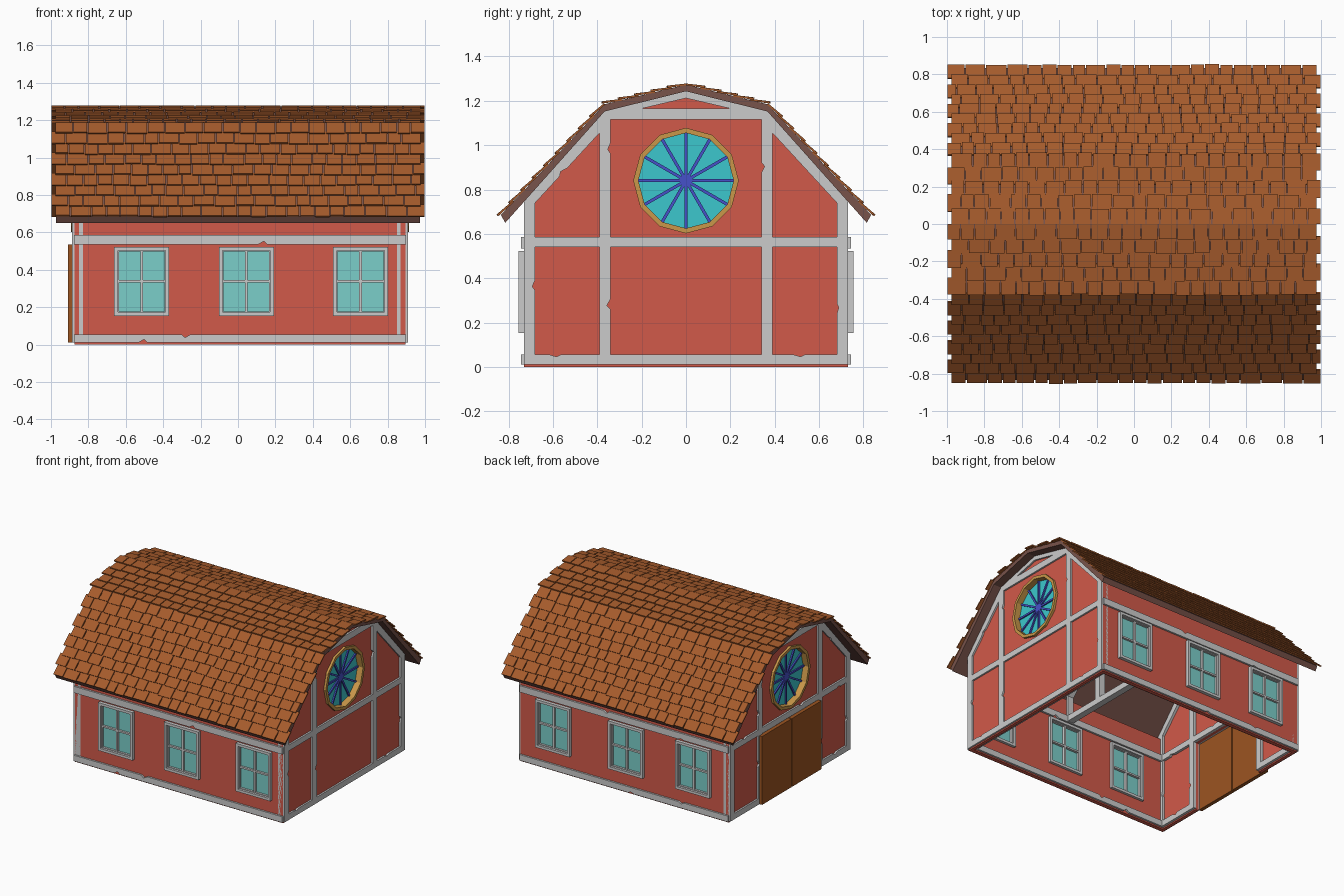
import bpy, bmesh, math, random
from mathutils import Matrix, Vector

if "Cube" in bpy.data.objects:
    bpy.data.objects.remove(bpy.data.objects["Cube"])

random.seed(4)


def mat(name, r, g, b):
    m = bpy.data.materials.new(name)
    m.diffuse_color = (*[(c / 255) ** 2.2 for c in (r, g, b)], 1)
    m.use_nodes = True
    m.node_tree.nodes["Principled BSDF"].inputs["Base Color"].default_value = m.diffuse_color
    return m


RED = mat("red_paint", 208, 90, 75)
SLAB = mat("roof_board", 120, 84, 76)
SHINGLE = mat("shingle", 165, 92, 48)
DOOR = mat("door_wood", 155, 85, 38)
PANE = mat("pane", 122, 205, 200)
CYAN = mat("round_glass", 62, 198, 204)
BLUE = mat("spoke_blue", 72, 82, 200)
GOLD = mat("ring_wood", 200, 150, 75)


def finish(name, bm, m=None):
    bmesh.ops.remove_doubles(bm, verts=bm.verts, dist=1e-5)
    bmesh.ops.recalc_face_normals(bm, faces=bm.faces)
    me = bpy.data.meshes.new(name)
    bm.to_mesh(me)
    bm.free()
    ob = bpy.data.objects.new(name, me)
    bpy.context.collection.objects.link(ob)
    if m:
        me.materials.append(m)
    return ob


# Flat plate with holes, spanning a..b along axis ('x': loops are y,z; 'y': loops are x,z)
def plate(name, loops, axis, a, b, m=None):
    cu = bpy.data.curves.new(name, 'CURVE')
    cu.dimensions, cu.fill_mode, cu.extrude = '2D', 'BOTH', abs(b - a) / 2
    for loop in loops:
        s = cu.splines.new('POLY')
        s.points.add(len(loop) - 1)
        for p, (u, v) in zip(s.points, loop):
            p.co = (u, v, 0, 1)
        s.use_cyclic_u = True
    tmp = bpy.data.objects.new("tmp", cu)
    bpy.context.collection.objects.link(tmp)
    me = bpy.data.meshes.new_from_object(tmp.evaluated_get(bpy.context.evaluated_depsgraph_get()))
    bpy.data.objects.remove(tmp)
    bm = bmesh.new()
    bm.from_mesh(me)
    bpy.data.meshes.remove(me)
    for f in bm.faces:
        f.smooth = False
    c = (a + b) / 2
    for v in bm.verts:
        x, y, z = v.co
        v.co = (c + z, x, y) if axis == 'x' else (x, c - z, y)
    return finish(name, bm, m)


def rect(u0, u1, v0, v1):
    return [(u0, v0), (u1, v0), (u1, v1), (u0, v1)]


def ngon(r, n=12, c=(0, .84)):
    return [(c[0] + r * math.cos(2 * math.pi * i / n), c[1] + r * math.sin(2 * math.pi * i / n)) for i in range(n)]


# Worn timber: add a small triangular chip to some edges of a counter-clockwise loop
def chipped(loop, inward, odds=.5):
    out = []
    for i, p in enumerate(loop):
        p, q = Vector(p), Vector(loop[(i + 1) % len(loop)])
        out.append(tuple(p))
        d = q - p
        if d.length > .25 and random.random() < odds:
            n = Vector((d.y, -d.x)).normalized() * random.uniform(.008, .018) * (-1 if inward else 1)
            t, w = random.uniform(.2, .8), .03 / d.length
            out += [tuple(p + d * (t - w)), tuple(p + d * t + n), tuple(p + d * (t + w * .6))]
    return out


def mirrored(loop):
    return [(-u, v) for u, v in reversed(loop)]


# Gable ends: wall, timber frame and round window
OUTLINE = [(-.73, 0), (.73, 0), (.73, .765), (.37, 1.16), (0, 1.25), (-.37, 1.16), (-.73, .765)]
SIDE_LOW = rect(.39, .68, .055, .54)
SIDE_HIGH = [(.39, .585), (.68, .585), (.68, .74), (.39, 1.055)]
MID_LOW = rect(-.34, .34, .055, .54)
MID_HIGH = rect(-.34, .34, .585, 1.115)
PEAK = [(-.2, 1.165), (.2, 1.165), (0, 1.212)]
DOORWAY = rect(-.34, .34, -.01, .54)


def span(s, a, b):
    return sorted((.01 + s * a, .01 + s * b))


for side, s in (("right", 1), ("left", -1)):
    wall = list(OUTLINE)
    frame = [(u, max(v, .01)) for u, v in OUTLINE]
    bays = [SIDE_LOW, mirrored(SIDE_LOW), SIDE_HIGH, mirrored(SIDE_HIGH), MID_HIGH]
    if s == 1:
        bays.append(MID_LOW)
    else:  # door opening notched out of wall and frame
        wall[1:1] = [(-.34, 0), (-.34, .54), (.34, .54), (.34, 0)]
        frame[1:1] = [(-.34, .01), (-.34, .54), (.34, .54), (.34, .01)]
    plate(side + "_gable_wall", [wall, ngon(.225)], 'x', *span(s, .86, .885), RED)
    plate(side + "_gable_frame", [frame, PEAK] + [chipped(b, False) for b in bays], 'x', *span(s, .84, .898))
    plate(side + "_round_window_ring", [ngon(.238), ngon(.215)], 'x', *span(s, .835, .903), GOLD)
    plate(side + "_round_window_glass", [ngon(.217)], 'x', *span(s, .848, .856), CYAN)
    for k in range(6):
        a = math.pi * k / 6
        d, n = Vector((math.cos(a), math.sin(a))) * .215, Vector((-math.sin(a), math.cos(a))) * .007
        o = Vector((0, .84))
        bar = [tuple(o + p) for p in (-d - n, d - n, d + n, -d + n)]
        plate(side + "_round_window_spoke", [bar], 'x', *span(s, .842, .866), BLUE)

# Long walls with three windows each
for side, s, centres in (("front", -1, (-.515, .045, .655)), ("back", 1, (-.58, -.01, .61))):
    holes = [rect(c - .135, c + .135, .165, .51) for c in centres]
    plate(side + "_wall", [rect(-.875, .895, 0, .72)] + holes, 'y', s * .70, s * .73, RED)
    for nm, z0, z1 in (("sill_beam", .01, .055), ("top_beam", .535, .585)):
        plate(side + "_" + nm, [chipped(rect(-.877, .897, z0, z1), True, .8)], 'y', s * .685, s * .744)
    for c in centres:
        plate(side + "_window_casing", [rect(c - .147, c + .147, .153, .522), rect(c - .127, c + .127, .173, .502)],
              'y', s * .68, s * .755)
        panes = [rect(c + a, c + b, z0, z1) for a, b in ((-.122, -.007), (.007, .122))
                 for z0, z1 in ((.178, .331), (.344, .497))]
        plate(side + "_window_sash", [rect(c - .13, c + .13, .17, .505)] + panes, 'y', s * .695, s * .738)
        plate(side + "_window_glass", [rect(c - .128, c + .128, .172, .503)], 'y', s * .714, s * .722, PANE)

# Double door on the left end
for y0, y1 in ((-.345, .012), (.018, .375)):
    plate("door_leaf", [rect(y0, y1, .01, .535)], 'x', -.91, -.882, DOOR)

# Central roof truss
truss = [(-.70, .54), (.70, .54), (.70, .79), (.37, 1.158), (0, 1.248), (-.37, 1.158), (-.70, .79)]
plate("roof_truss", [truss, SIDE_HIGH, mirrored(SIDE_HIGH), MID_HIGH, PEAK], 'x', -.02, .03)

# Roof boards
EAVE, KNEE, TOP = (.835, .685), (.367, 1.185), (0, 1.273)
half = [(.815, .65), EAVE, KNEE]
plate("roof_boards", [half + [TOP] + mirrored(half) + [(-.367, 1.152), (0, 1.243), (.367, 1.152)]],
      'x', -.973, .973, SLAB)

# Shingles: overlapping tilted rows with random widths, back half is the front half turned round
bm = bmesh.new()
row = 0
for (lo, hi, rows) in ((EAVE, KNEE, 9), (KNEE, TOP, 5)):
    A, B = Vector((0, -lo[0], lo[1])), Vector((0, -hi[0], hi[1]))
    u = (B - A).normalized()
    n = Vector((0, -u.z, u.y))
    h = (B - A).length / rows
    for i in range(rows):
        row += 1
        end = .98 if row % 2 else 1.0
        x, stop = -end, 1.98 - end
        stop = 1.0 if row % 2 else .978
        while x < stop - .01:
            w = random.uniform(.07, .115)
            if stop - (x + w) < .05:
                w = stop - x
            d0 = i * h - random.uniform(.004, .012)
            d1 = min((i + 1) * h + .008, rows * h)
            for turn in (1, -1):
                vs = []
                for xx in (x + .003, x + w - .003):
                    for d, k in ((d0, .005), (d1, -.003), (d1, .005), (d0, .015)):
                        p = A + u * d + n * k
                        vs.append(bm.verts.new((xx * turn, p.y * turn, p.z)))
                for f in ((0, 1, 2, 3), (7, 6, 5, 4), (0, 4, 5, 1), (1, 5, 6, 2), (2, 6, 7, 3), (3, 7, 4, 0)):
                    bm.faces.new([vs[j] for j in f])
            x += w
finish("shingles", bm, SHINGLE)
